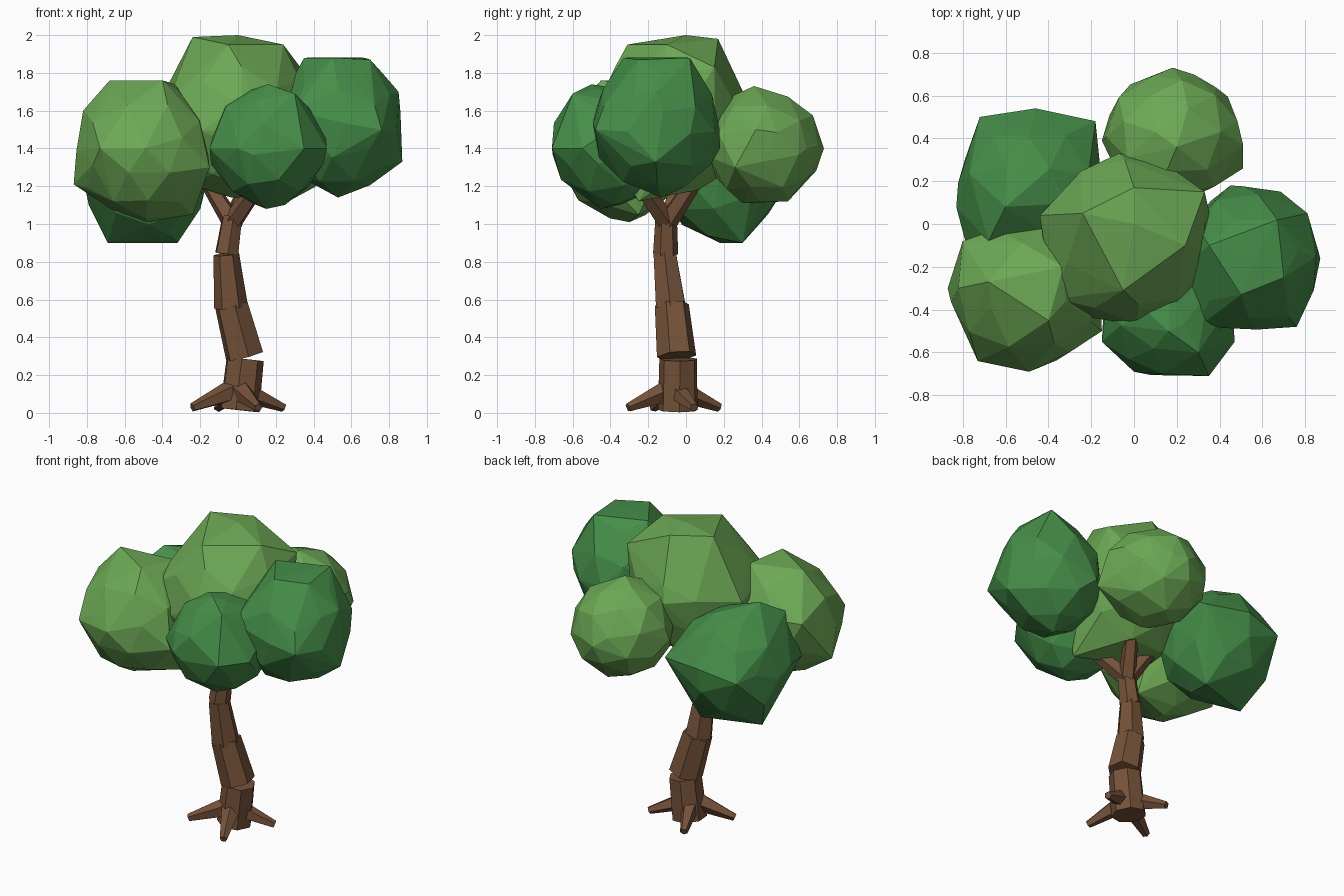
import bpy, bmesh, math, random
from mathutils import Vector, Euler

if "Cube" in bpy.data.objects:
    bpy.data.objects.remove(bpy.data.objects["Cube"], do_unlink=True)


def material(name, rgb):
    m = bpy.data.materials.new(name)
    m.use_nodes = True
    m.diffuse_color = (*rgb, 1)
    bsdf = next(n for n in m.node_tree.nodes if n.type == "BSDF_PRINCIPLED")
    bsdf.inputs["Base Color"].default_value = (*rgb, 1)
    bsdf.inputs["Roughness"].default_value = 0.9
    return m


BARK = material("bark_brown", (0.18, 0.085, 0.042))
LIGHT = material("light_leaf_green", (0.15, 0.39, 0.09))
DARK = material("dark_leaf_green", (0.06, 0.27, 0.066))


def finish(bm, name, mat):
    mesh = bpy.data.meshes.new(name)
    bm.to_mesh(mesh)
    bm.free()
    mesh.materials.append(mat)
    obj = bpy.data.objects.new(name, mesh)
    bpy.context.collection.objects.link(obj)
    return obj


def limb(name, start, end, r1, r2, sides=6, twist=0.0):
    """Tapered faceted log between two points."""
    a, b = Vector(start), Vector(end)
    bm = bmesh.new()
    bmesh.ops.create_cone(bm, cap_ends=True, segments=sides, radius1=r1,
                          radius2=r2, depth=(b - a).length)
    turn = Vector((0, 0, 1)).rotation_difference(b - a).to_matrix()
    spin = Euler((0, 0, twist)).to_matrix()
    for v in bm.verts:
        v.co = turn @ (spin @ v.co) + (a + b) / 2
    return finish(bm, name, BARK)


def leaf_clump(name, centre, radii, mat, seed, corners):
    """Faceted ellipsoid stretched over a few protruding corners."""
    rng = random.Random(seed)
    corners = [Vector(c) for c in corners]
    points = list(corners)
    ball = bmesh.new()
    bmesh.ops.create_icosphere(ball, subdivisions=2, radius=1)
    turn = Euler([rng.uniform(0, 6) for _ in range(3)]).to_matrix()
    for v in ball.verts:
        p = turn @ v.co * rng.uniform(0.97, 1.02)
        p = Vector(c + r * q for c, r, q in zip(centre, radii, p))
        # leave room around each corner so the facets stay broad
        if all((p - c).length > 0.08 for c in corners):
            points.append(p)
    ball.free()
    bm = bmesh.new()
    for p in points:
        bm.verts.new(p)
    hull = bmesh.ops.convex_hull(bm, input=bm.verts[:])
    spare = {e for e in hull["geom_interior"] + hull["geom_unused"]
             if isinstance(e, bmesh.types.BMVert)}
    bmesh.ops.delete(bm, geom=list(spare), context="VERTS")
    bmesh.ops.recalc_face_normals(bm, faces=bm.faces[:])
    return finish(bm, name, mat)


# Trunk: stacked, slightly mismatched logs
limb("trunk_base", (0.005, -0.042, 0.015), (0.035, -0.04, 0.285), 0.108, 0.102, 7, 0.3)
limb("trunk_lower", (0.035, -0.05, 0.30), (-0.035, -0.075, 0.57), 0.106, 0.092, 6, 0.2)
limb("trunk_middle", (-0.037, -0.08, 0.56), (-0.062, -0.112, 0.84), 0.09, 0.068, 6, 0.5)
limb("trunk_upper", (-0.06, -0.108, 0.84), (-0.03, -0.105, 1.04), 0.067, 0.057, 6, 0.1)

# Branches
fork = (-0.03, -0.1, 1.01)
tips = {"front": (0.12, -0.25, 1.22), "left_back": (-0.15, -0.04, 1.2),
        "back": (0.08, 0.08, 1.28)}
for side, tip in tips.items():
    limb("branch_" + side, fork, tip, 0.056, 0.042, 5)

# Four evenly spaced roots
hub = Vector((0.0, -0.065, 0))
for k in range(4):
    ang = math.radians(24 + 90 * k)
    d = Vector((math.cos(ang), math.sin(ang), 0))
    limb(f"root_{k + 1}", hub + d * 0.04 + Vector((0, 0, 0.115)),
         hub + d * 0.265 + Vector((0, 0, 0.028)), 0.06, 0.024, 5, 0.3)

# Foliage
leaf_clump("crown_leaves", (-0.02, -0.08, 1.55), (0.4, 0.4, 0.42), LIGHT, 3, [
    (-0.24, 0.05, 1.99), (0, 0.17, 1.98), (0.24, -0.1, 1.95), (-0.05, -0.31, 1.95),
    (0.33, 0.15, 1.83), (-0.44, 0.04, 1.6), (-0.37, -0.35, 1.64), (0.14, -0.49, 1.5),
    (-0.07, 0.33, 1.6), (0.27, -0.25, 1.12), (0, 0, 2)])
leaf_clump("left_front_leaves", (-0.5, -0.33, 1.39), (0.35, 0.35, 0.37), LIGHT, 8, [
    (-0.68, -0.27, 1.76), (-0.4, -0.45, 1.76), (-0.33, -0.2, 1.74), (-0.87, -0.3, 1.21),
    (-0.8, -0.08, 1.5), (-0.49, -0.69, 1.4), (-0.73, -0.64, 1.4), (-0.15, -0.5, 1.3),
    (-0.48, -0.3, 1.01), (-0.24, -0.25, 1.05), (-0.82, -0.3, 1.6)])
leaf_clump("back_leaves", (0.18, 0.41, 1.41), (0.32, 0.31, 0.31), LIGHT, 5, [
    (0.18, 0.73, 1.4), (0.38, 0.64, 1.4), (0.51, 0.37, 1.5), (0.51, 0.26, 1.3),
    (-0.15, 0.39, 1.4), (0.2, 0.36, 1.73), (0.2, 0.54, 1.12), (0.2, 0.3, 1.11)])
leaf_clump("right_leaves", (0.54, -0.16, 1.52), (0.33, 0.34, 0.37), DARK, 11, [
    (0.35, -0.1, 1.88), (0.7, -0.25, 1.87), (0.67, 0.02, 1.88), (0.5, -0.33, 1.88),
    (0.85, -0.15, 1.7), (0.87, -0.16, 1.33), (0.76, -0.48, 1.5), (0.3, -0.48, 1.6),
    (0.81, 0.05, 1.62), (0.45, 0.18, 1.4), (0.53, -0.13, 1.14)])
leaf_clump("front_leaves", (0.16, -0.4, 1.41), (0.31, 0.32, 0.32), DARK, 14, [
    (0.35, -0.71, 1.4), (0, -0.69, 1.4), (0.47, -0.55, 1.4), (-0.15, -0.55, 1.4),
    (0.3, -0.6, 1.69), (0.16, -0.5, 1.74), (0.15, -0.45, 1.08)])
leaf_clump("left_back_leaves", (-0.48, 0.19, 1.27), (0.34, 0.34, 0.36), DARK, 17, [
    (-0.18, 0.48, 1.33), (-0.72, 0.5, 1.3), (-0.46, 0.54, 1.35), (-0.83, 0.08, 1.3),
    (-0.78, -0.11, 1.28), (-0.69, 0.18, 0.9), (-0.32, 0.3, 0.9), (-0.79, 0.3, 1.1),
    (-0.6, 0.08, 1.66), (-0.68, -0.08, 1.56), (-0.3, 0.23, 1.55)])
